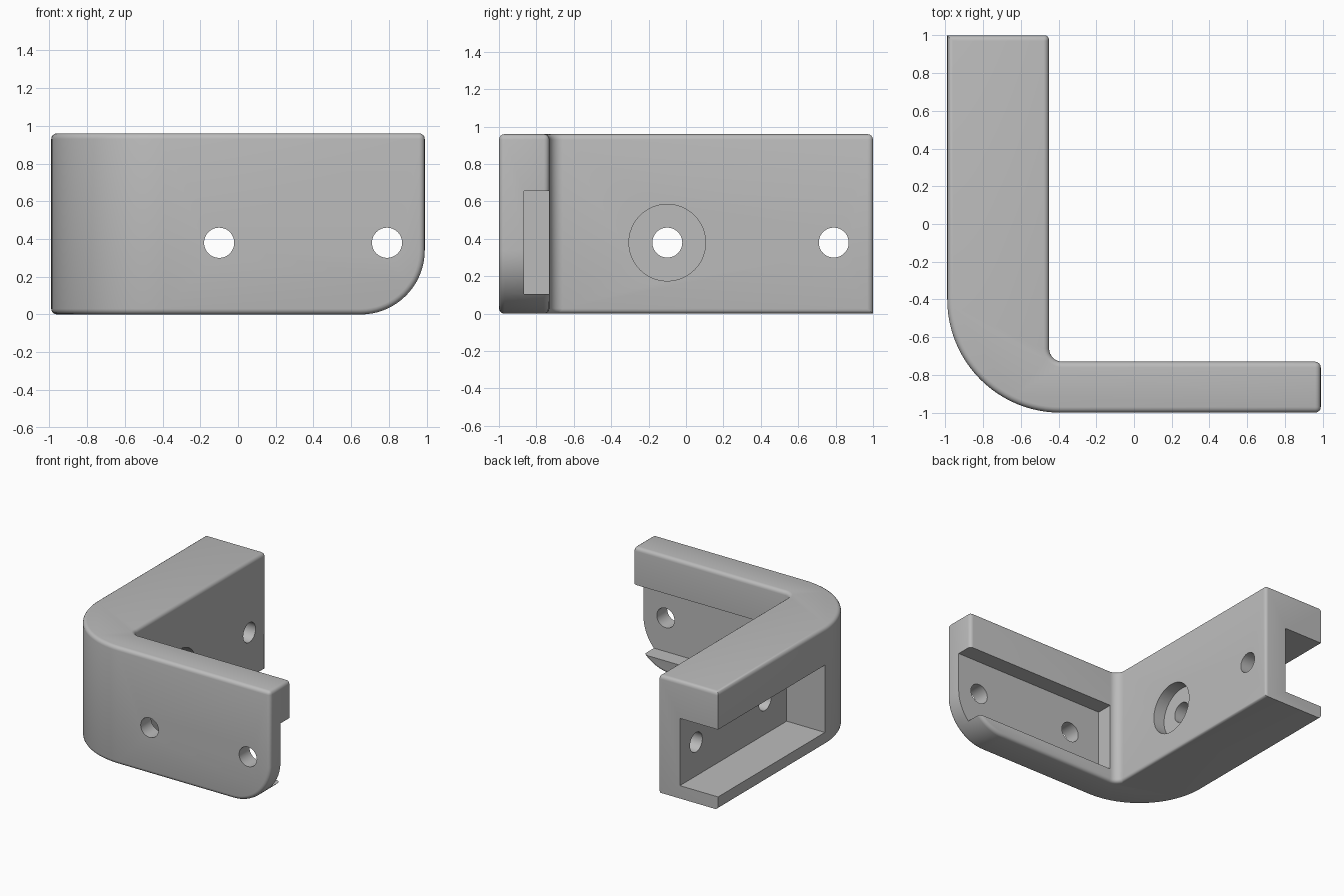
import bpy, bmesh
from math import pi, cos, sin, radians
from mathutils import Matrix, Vector

if "Cube" in bpy.data.objects:
    bpy.data.objects.remove(bpy.data.objects["Cube"])

HEIGHT, HOLE_Z, HOLE_R = 0.96, 0.38, 0.08
POCKET_Z = (0.105, 0.655)


def arc(cx, cy, r, start, end, steps):
    angles = [radians(start + (end - start) * i / steps) for i in range(steps + 1)]
    return [(cx + r * cos(a), cy + r * sin(a)) for a in angles]


def to_object(name, bm):
    bmesh.ops.recalc_face_normals(bm, faces=bm.faces[:])
    mesh = bpy.data.meshes.new(name)
    bm.to_mesh(mesh)
    bm.free()
    obj = bpy.data.objects.new(name, mesh)
    bpy.context.collection.objects.link(obj)
    return obj


def prism(name, points, offset):
    """Extrude a closed outline of 3D points."""
    bm = bmesh.new()
    face = bm.faces.new([bm.verts.new(p) for p in points])
    new = bmesh.ops.extrude_face_region(bm, geom=[face])["geom"]
    bmesh.ops.translate(bm, vec=offset, verts=[v for v in new if isinstance(v, bmesh.types.BMVert)])
    return to_object(name, bm)


def box(name, xs, ys, zs):
    corners = [(xs[0], ys[0]), (xs[1], ys[0]), (xs[1], ys[1]), (xs[0], ys[1])]
    return prism(name, [(x, y, zs[0]) for x, y in corners], (0, 0, zs[1] - zs[0]))


def cylinder(name, center, radius, length, axis):
    bm = bmesh.new()
    turn = Matrix.Rotation(pi / 2, 4, "Y" if axis == "X" else "X")
    bmesh.ops.create_cone(bm, cap_ends=True, segments=48, radius1=radius, radius2=radius,
                          depth=length, matrix=Matrix.Translation(center) @ turn)
    return to_object(name, bm)


def apply(obj, mod):
    bpy.context.view_layer.objects.active = obj
    bpy.ops.object.modifier_apply(modifier=mod.name)


def cut(obj, cutter):
    cutter.hide_render = True
    mod = obj.modifiers.new("cut", "BOOLEAN")
    mod.operation, mod.solver, mod.object = "DIFFERENCE", "EXACT", cutter
    apply(obj, mod)
    bpy.data.objects.remove(cutter)


# L-shaped body with a large outer and a small inner corner radius
outline = ([(-0.99, 1)] + arc(-0.39, -0.4, 0.6, 180, 270, 24)
           + [(0.99, -1), (0.99, -0.73)]
           + arc(-0.38, -0.66, 0.07, 270, 180, 8) + [(-0.45, 1)])
bracket = prism("corner_bracket", [(x, y, 0) for x, y in outline], (0, 0, HEIGHT))

# Rounded lower corner at the end of the thin arm
corner = arc(0.65, 0.34, 0.34, 270, 360, 18) + [(1.2, 0.34), (1.2, -0.2), (0.65, -0.2)]
cut(bracket, prism("corner_cutter", [(x, -1.2, z) for x, z in corner], (0, 0.7, 0)))

# Small rounded edges, leaving the open pocket end of the thick arm crisp
bm = bmesh.new()
bm.from_mesh(bracket.data)
weight = bm.edges.layers.float.new("bevel_weight_edge")
for edge in bm.edges:
    mid = (edge.verts[0].co + edge.verts[1].co) / 2
    low = mid.z < 0.01
    if edge.calc_face_angle(0) < radians(30):
        continue
    if mid.y > 0.99 and (low or mid.x < -0.98):
        continue
    edge[weight] = 0.5 if low and abs(mid.x + 0.45) < 0.01 and mid.y > -0.6 else 1
bm.to_mesh(bracket.data)
bm.free()
bevel = bracket.modifiers.new("round_edges", "BEVEL")
bevel.limit_method, bevel.width, bevel.segments = "WEIGHT", 0.03, 4
bevel.use_clamp_overlap = False
apply(bracket, bevel)

# Pockets: thick arm opens outward, thin arm opens inward
cut(bracket, box("thick_arm_pocket", (-1.2, -0.645), (-0.38, 1.2), POCKET_Z))
cut(bracket, box("thin_arm_pocket", (-0.38, 1.2), (-0.865, -0.5), POCKET_Z))

# Screw holes through both arms, and the counterbore
for along in (-0.1, 0.79):
    cut(bracket, cylinder("thick_arm_hole", (-0.6, along, HOLE_Z), HOLE_R, 0.5, "X"))
    cut(bracket, cylinder("thin_arm_hole", (along, -0.9, HOLE_Z), HOLE_R, 0.5, "Y"))
cut(bracket, cylinder("counterbore", (-0.45, -0.1, HOLE_Z), 0.205, 0.2, "X"))

# Grey finish
grey = bpy.data.materials.new("plain grey")
grey.use_nodes = True
color = (0.5, 0.5, 0.5, 1)
grey.diffuse_color = color
grey.node_tree.nodes["Principled BSDF"].inputs["Base Color"].default_value = color
bracket.data.materials.clear()
bracket.data.materials.append(grey)
for poly in bracket.data.polygons:
    poly.material_index = 0

bpy.ops.object.select_all(action="DESELECT")
bracket.select_set(True)
bpy.context.view_layer.objects.active = bracket
bpy.ops.object.shade_smooth_by_angle(angle=radians(32))
